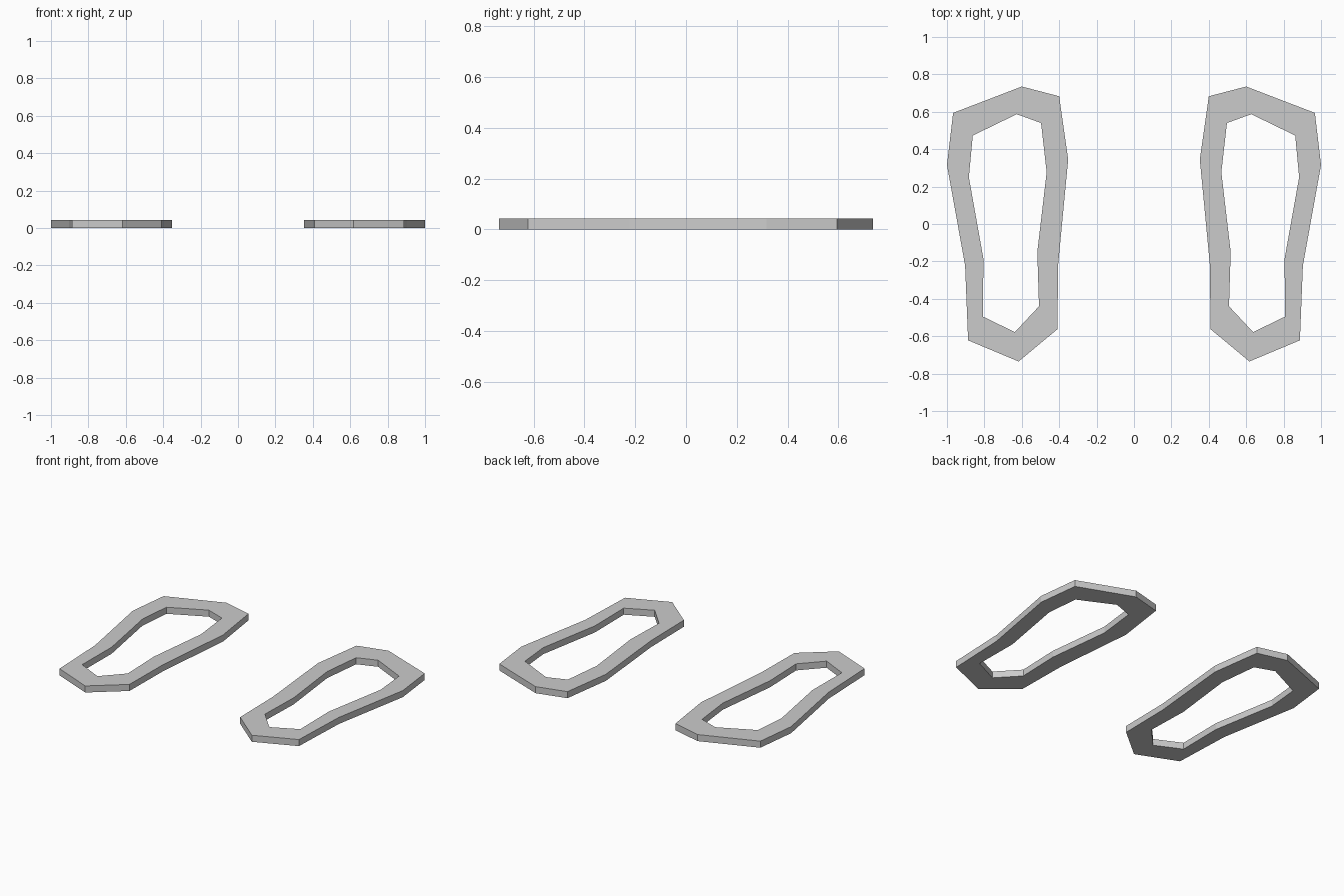
import bpy, bmesh

if "Cube" in bpy.data.objects:
    bpy.data.objects.remove(bpy.data.objects["Cube"])

HEIGHT = 0.044

# Matching outer and inner outlines of the right sole-shaped ring
OUTER = [(0.60, 0.735), (0.967, 0.594), (1.0, 0.316), (0.903, -0.222), (0.887, -0.622),
         (0.617, -0.735), (0.41, -0.563), (0.405, -0.21), (0.352, 0.345), (0.40, 0.683)]
INNER = [(0.627, 0.587), (0.862, 0.473), (0.883, 0.25), (0.805, -0.187), (0.808, -0.495),
         (0.637, -0.578), (0.508, -0.44), (0.517, -0.15), (0.467, 0.277), (0.497, 0.54)]


def make_ring(name, side):
    bm = bmesh.new()

    def loop(points, z):
        return [bm.verts.new((side * x, y, z)) for x, y in points]

    # Four loops around the cross-section, bridged into a closed band
    loops = [loop(OUTER, 0), loop(OUTER, HEIGHT), loop(INNER, HEIGHT), loop(INNER, 0)]
    n = len(OUTER)
    for k in range(4):
        a, b = loops[k], loops[(k + 1) % 4]
        for i in range(n):
            j = (i + 1) % n
            bm.faces.new((a[i], a[j], b[j], b[i]))
    bmesh.ops.recalc_face_normals(bm, faces=bm.faces)
    mesh = bpy.data.meshes.new(name)
    bm.to_mesh(mesh)
    bm.free()
    bpy.context.collection.objects.link(bpy.data.objects.new(name, mesh))


# Mirrored pair
make_ring("right_sole_rim", 1)
make_ring("left_sole_rim", -1)
